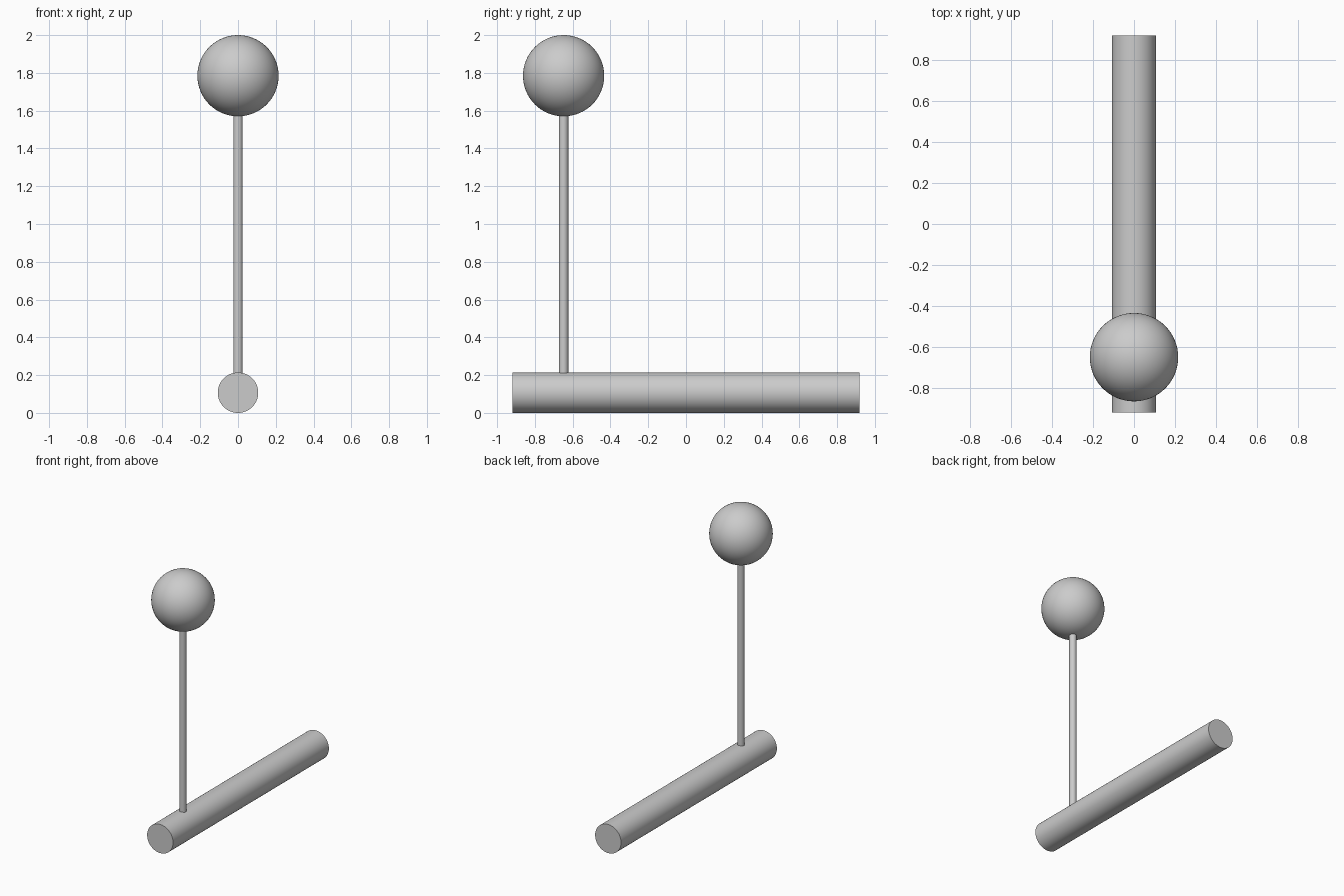
import bpy, math

if "Cube" in bpy.data.objects:
    bpy.data.objects.remove(bpy.data.objects["Cube"])

grey = bpy.data.materials.new("plain_grey")
grey.diffuse_color = (0.6, 0.6, 0.6, 1)
grey.use_nodes = True
grey.node_tree.nodes["Principled BSDF"].inputs["Base Color"].default_value = grey.diffuse_color

BAR_R, BAR_LEN = 0.107, 1.836
BALL_R = 0.215
POST_Y = -0.648
BALL_Z = 2.0 - BALL_R


def finish(name):
    ob = bpy.context.object
    ob.name = name
    ob.data.materials.append(grey)
    bpy.ops.object.shade_smooth_by_angle(angle=math.radians(35))
    return ob


# Horizontal round bar lying along y
bpy.ops.mesh.primitive_cylinder_add(vertices=64, radius=BAR_R, depth=BAR_LEN,
                                    location=(0, 0, BAR_R),
                                    rotation=(math.pi / 2, 0, 0))
finish("base_bar")

# Thin upright post, sunk slightly into the bar and the ball
z0, z1 = 2 * BAR_R - 0.01, BALL_Z - BALL_R + 0.01
bpy.ops.mesh.primitive_cylinder_add(vertices=32, radius=0.025, depth=z1 - z0,
                                    location=(0, POST_Y, (z0 + z1) / 2))
finish("post")

# Ball on top of the post
bpy.ops.mesh.primitive_uv_sphere_add(segments=64, ring_count=32, radius=BALL_R,
                                     location=(0, POST_Y, BALL_Z))
finish("ball")
